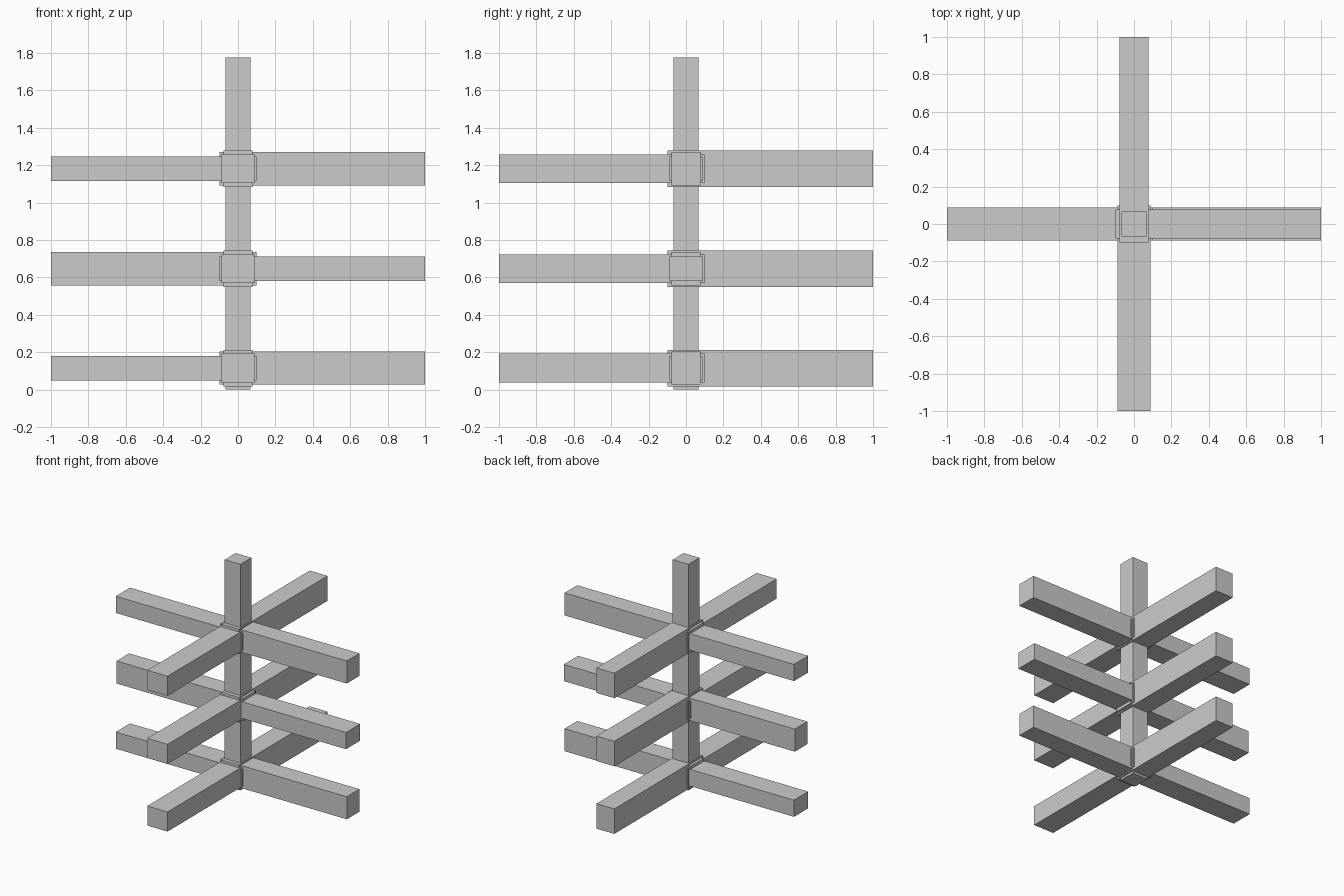
import bpy
import bmesh

if "Cube" in bpy.data.objects:
    bpy.data.objects.remove(bpy.data.objects["Cube"])


def box(name, lo, hi):
    """Axis-aligned beam between two corners."""
    bm = bmesh.new()
    bmesh.ops.create_cube(bm, size=1)
    for v in bm.verts:
        v.co = [(a + b) / 2 + c * (b - a) for a, b, c in zip(lo, hi, v.co)]
    mesh = bpy.data.meshes.new(name)
    bm.to_mesh(mesh)
    bm.free()
    obj = bpy.data.objects.new(name, mesh)
    bpy.context.collection.objects.link(obj)
    return obj


def arm(name, axis, sign, z, width, height):
    """Horizontal beam from just past the post out to the tip."""
    ends = sorted((-0.098 * sign, 1.0 * sign))
    lo, hi = [-width / 2] * 2, [width / 2] * 2
    lo[axis], hi[axis] = ends
    box(name, lo + [z - height / 2], hi + [z + height / 2])


# Central post
box("post", (-0.068, -0.068, 0), (0.068, 0.068, 1.775))

# Three levels of crossing arms; the side arms swap sides on the middle level
for i, z in enumerate((0.115, 0.646, 1.181)):
    tall_side = -1 if i == 1 else 1
    arm(f"tall_side_arm_{i}", 0, tall_side, z, 0.157, 0.177)
    arm(f"flat_side_arm_{i}", 0, -tall_side, z, 0.176, 0.131)
    arm(f"back_arm_{i}", 1, 1, z, 0.155, 0.196)
    arm(f"front_arm_{i}", 1, -1, z, 0.176, 0.154)
